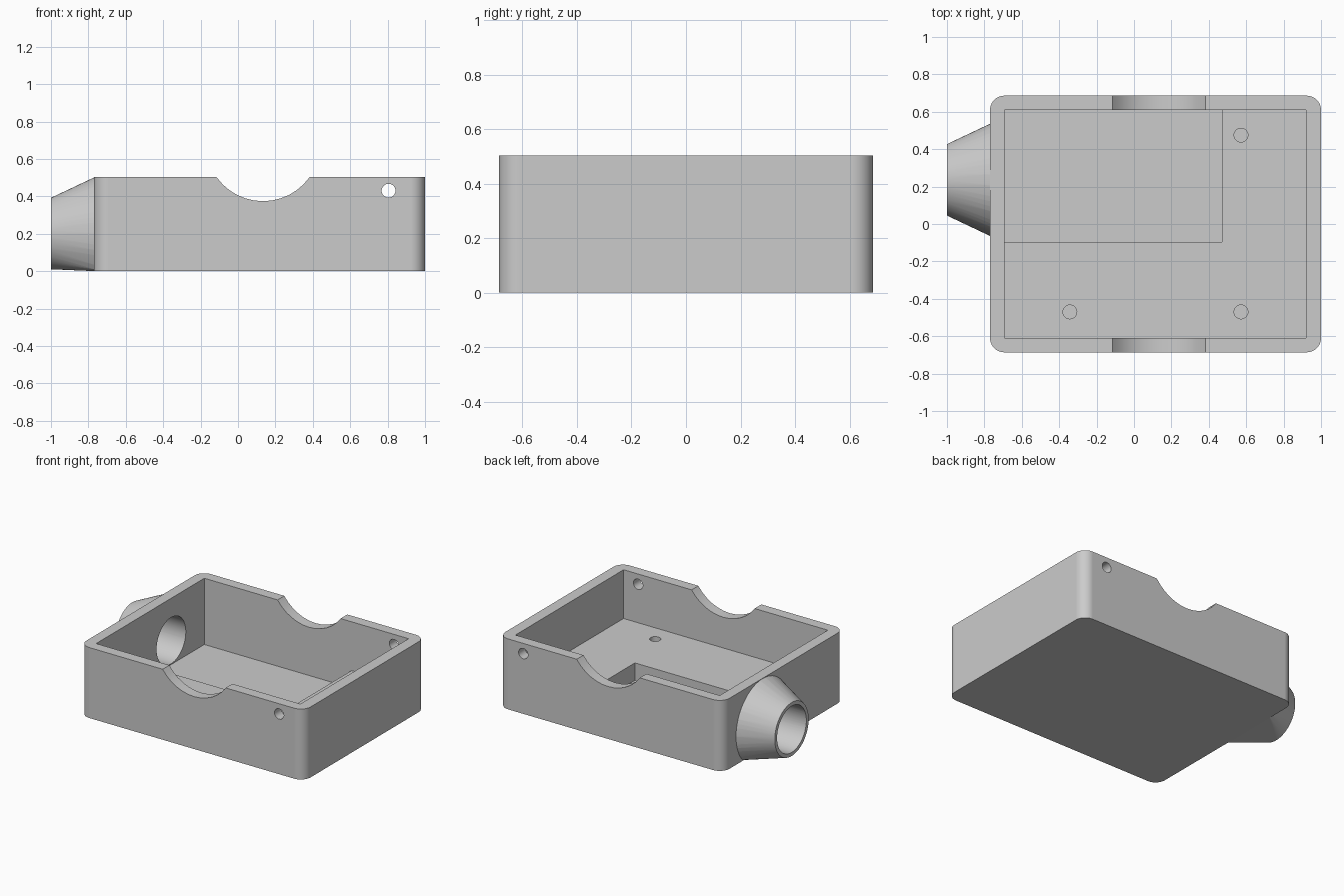
import bpy, bmesh, math
from mathutils import Matrix, Vector

start_cube = bpy.data.objects.get("Cube")
if start_cube:
    bpy.data.objects.remove(start_cube, do_unlink=True)

gray = bpy.data.materials.new("plain gray")
gray.use_nodes = True
gray.diffuse_color = (0.6, 0.6, 0.6, 1)
gray.node_tree.nodes["Principled BSDF"].inputs["Base Color"].default_value = (0.6, 0.6, 0.6, 1)

TOP = 0.503        # rim height
FLOOR = 0.155      # main floor
POCKET = 0.03      # lowered floor
SPOUT_Y, SPOUT_Z = 0.236, 0.201


def finish(name, bm):
    mesh = bpy.data.meshes.new(name)
    bm.to_mesh(mesh)
    bm.free()
    mesh.materials.append(gray)
    obj = bpy.data.objects.new(name, mesh)
    bpy.context.collection.objects.link(obj)
    return obj


def box(name, low, high, radius=0):
    """Box between two corners, with optional rounded upright edges."""
    low, high = Vector(low), Vector(high)
    bm = bmesh.new()
    bmesh.ops.create_cube(bm, size=1)
    for v in bm.verts:
        v.co = (low + high) / 2 + v.co * (high - low)
    if radius:
        upright = [e for e in bm.edges
                   if abs(e.verts[0].co.z - e.verts[1].co.z) > 0.1]
        bmesh.ops.bevel(bm, geom=upright, offset=radius, segments=10,
                        profile=0.5, affect='EDGES')
    return finish(name, bm)


def tube(name, start, end, radius, sides=32):
    """Cylinder running from start to end."""
    start, end = Vector(start), Vector(end)
    axis = end - start
    turn = axis.to_track_quat('Z', 'Y').to_matrix().to_4x4()
    bm = bmesh.new()
    bmesh.ops.create_cone(bm, cap_ends=True, segments=sides, radius1=radius,
                          radius2=radius, depth=axis.length,
                          matrix=Matrix.Translation((start + end) / 2) @ turn)
    return finish(name, bm)


def tapered_spout(name, sections, sides=64):
    """Hull between upright circles (x, radius), flattened at the ground."""
    bm = bmesh.new()
    for x, radius in sections:
        for i in range(sides):
            a = math.tau * i / sides
            bm.verts.new((x, SPOUT_Y + radius * math.cos(a),
                          max(0, SPOUT_Z + radius * math.sin(a))))
    hull = bmesh.ops.convex_hull(bm, input=bm.verts)
    spare = {v for v in hull["geom_interior"] + hull["geom_unused"]
             if isinstance(v, bmesh.types.BMVert)}
    bmesh.ops.delete(bm, geom=list(spare), context='VERTS')
    bmesh.ops.recalc_face_normals(bm, faces=bm.faces)
    return finish(name, bm)


def combine(target, tool, operation):
    """Apply a boolean and drop the tool."""
    tool.hide_render = True
    mod = target.modifiers.new("shape", 'BOOLEAN')
    mod.object, mod.operation, mod.solver = tool, operation, 'EXACT'
    bpy.context.view_layer.objects.active = target
    bpy.ops.object.modifier_apply(modifier=mod.name)
    bpy.data.objects.remove(tool, do_unlink=True)


# Outer case with rounded corners, and the tapered side spout
case = box("open_case", (-0.77, -0.686, 0), (1, 0.686, TOP), 0.077)
spout = tapered_spout("spout", ((-1, 0.191), (-0.765, 0.302)))
combine(case, spout, 'UNION')

# Interior, lowered floor pocket and openings
cutters = [
    box("interior", (-0.693, -0.61, FLOOR), (0.92, 0.61, 1)),
    box("floor_pocket", (-0.693, -0.095, POCKET), (0.47, 0.61, 0.4)),
    tube("spout_bore", (-1.1, SPOUT_Y, SPOUT_Z), (-0.6, SPOUT_Y, SPOUT_Z), 0.165, 64),
    tube("rim_cutouts", (0.134, -1, 0.679), (0.134, 1, 0.679), 0.305, 40),
    tube("pin_holes", (0.805, -1, 0.43), (0.805, 1, 0.43), 0.037),
]
# Blind screw holes in the main floor
for x, y in ((0.572, 0.475), (0.572, -0.47), (-0.343, -0.47)):
    cutters.append(tube("screw_hole", (x, y, POCKET), (x, y, 0.3), 0.037))
for cutter in cutters:
    combine(case, cutter, 'DIFFERENCE')

# Smooth curved walls, crisp edges, even shading on large flat faces
bpy.ops.object.select_all(action='DESELECT')
case.select_set(True)
bpy.context.view_layer.objects.active = case
bpy.ops.object.shade_smooth_by_angle(angle=math.radians(30))
case.modifiers.new("flat_shading", 'WEIGHTED_NORMAL').keep_sharp = True
